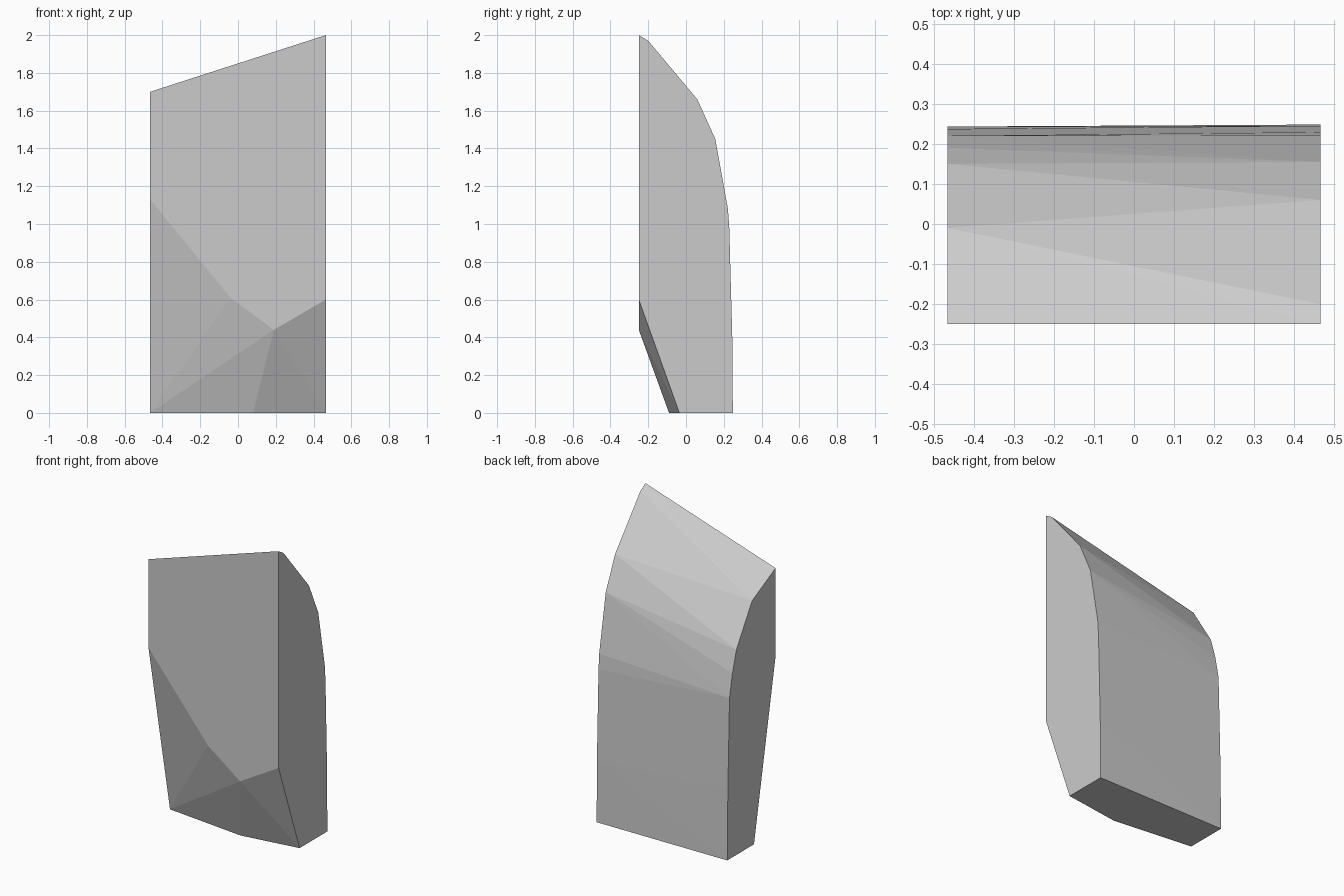
import bpy
import bmesh
import math

if "Cube" in bpy.data.objects:
    bpy.data.objects.remove(bpy.data.objects["Cube"])

HALF = 0.465   # half width
FRONT = -0.25  # flat front plane

# End outlines as (y, z), from the top front edge over the back to the base
left_end = [(FRONT, 1.70), (-0.01, 1.58), (0.15, 1.325), (0.19, 1.19),
            (0.22, 1.04), (0.237, 0.45), (0.243, 0), (-0.03, 0), (FRONT, 1.13)]
right_end = [(FRONT, 2.0), (-0.20, 1.97), (0.06, 1.66), (0.155, 1.45),
             (0.20, 1.20), (0.222, 1.08), (0.229, 0.98), (0.245, 0.40),
             (0.248, 0), (-0.035, 0), (FRONT, 0.60)]

# Corners of the chipped lower front, between the two ends
chips = [(-0.04, FRONT, 0.61), (0.19, FRONT, 0.44), (0.08, -0.09, 0)]

points = [(-HALF, y, z) for y, z in left_end]
points += [(HALF, y, z) for y, z in right_end]
points += chips

# Faceted stone slab: skin the outlines, then merge coplanar triangles
bm = bmesh.new()
for p in points:
    bm.verts.new(p)
bmesh.ops.convex_hull(bm, input=bm.verts[:])
bmesh.ops.dissolve_limit(bm, angle_limit=math.radians(0.3),
                         verts=bm.verts[:], edges=bm.edges[:])
bmesh.ops.recalc_face_normals(bm, faces=bm.faces[:])
mesh = bpy.data.meshes.new("stone_slab")
bm.to_mesh(mesh)
bm.free()

# Plain grey stone
grey = bpy.data.materials.new("stone_grey")
grey.diffuse_color = (0.6, 0.6, 0.6, 1)
grey.use_nodes = True
grey.node_tree.nodes["Principled BSDF"].inputs["Base Color"].default_value = grey.diffuse_color
mesh.materials.append(grey)

slab = bpy.data.objects.new("stone_slab", mesh)
bpy.context.collection.objects.link(slab)
